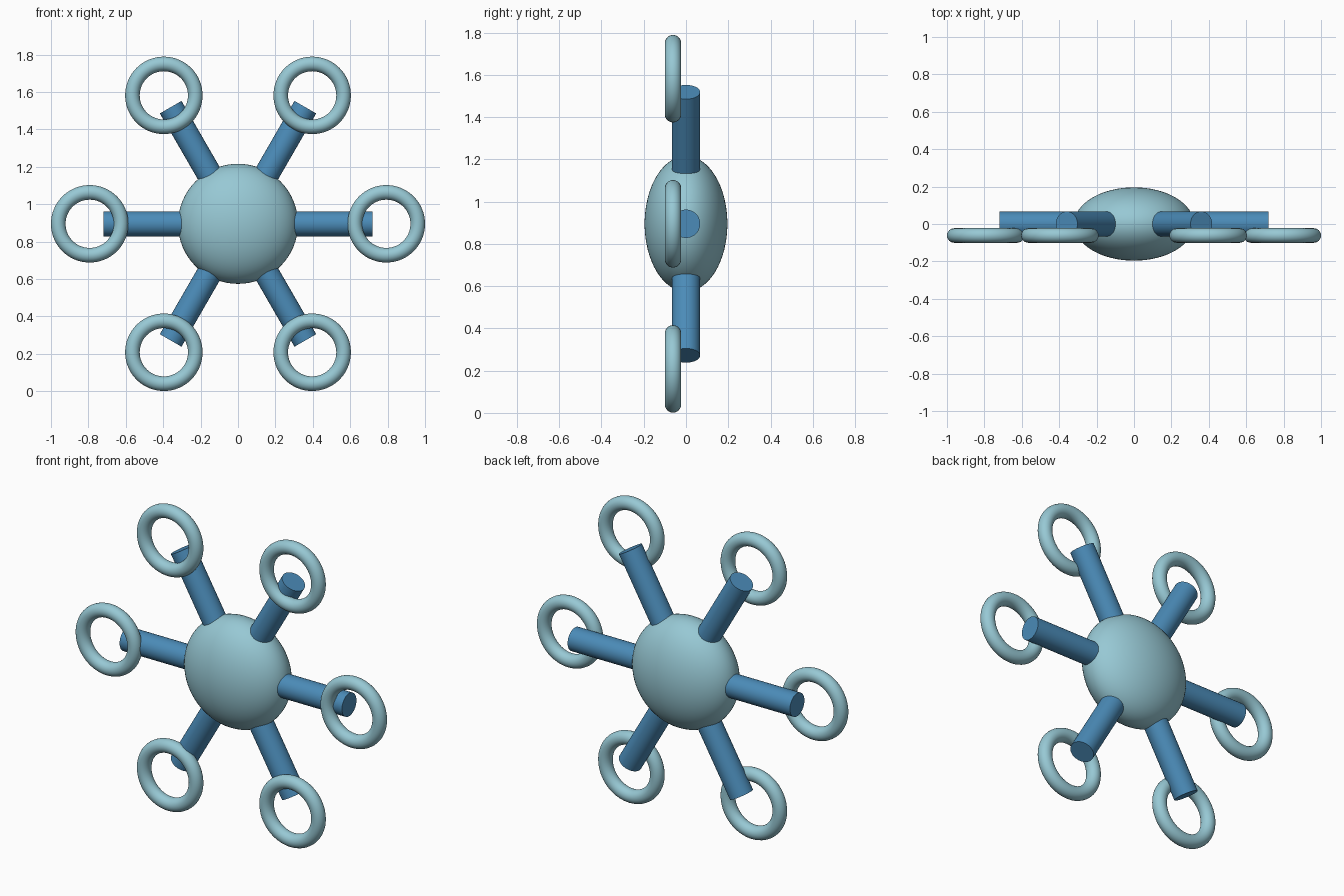
import bpy
import math
from mathutils import Matrix, Vector

if "Cube" in bpy.data.objects:
    bpy.data.objects.remove(bpy.data.objects["Cube"])

CENTRE_Z = 0.895
HUB_R, HUB_DEPTH = 0.321, 0.196
ROD_R, ROD_START, ROD_END = 0.067, 0.15, 0.72
RING_DIST, RING_MAJOR, RING_MINOR, RING_Y = 0.793, 0.168, 0.039, -0.0615


def material(name, colour):
    mat = bpy.data.materials.new(name)
    mat.diffuse_color = colour
    mat.use_nodes = True
    mat.node_tree.nodes["Principled BSDF"].inputs["Base Color"].default_value = mat.diffuse_color
    return mat


pale = material("pale_blue", (0.31, 0.58, 0.66, 1))
deep = material("deep_blue", (0.07, 0.26, 0.48, 1))


def finish(name, mat):
    obj = bpy.context.object
    obj.name = name
    obj.data.materials.append(mat)
    bpy.ops.object.shade_smooth_by_angle(angle=math.radians(40))
    return obj


# Flattened round hub, poles facing front and back
bpy.ops.mesh.primitive_uv_sphere_add(segments=64, ring_count=32, radius=1)
hub = finish("hub", pale)
hub.data.transform(Matrix.Translation((0, 0, CENTRE_Z))
                   @ Matrix.Rotation(math.radians(90), 4, 'X')
                   @ Matrix.Diagonal((HUB_R, HUB_R, HUB_DEPTH, 1)))

# Six spokes, each with a ring mounted in front of its tip
for i in range(6):
    a = math.radians(60 * i)
    out = Vector((math.cos(a), 0, math.sin(a)))
    centre = Vector((0, 0, CENTRE_Z))

    bpy.ops.mesh.primitive_cylinder_add(
        vertices=48, radius=ROD_R, depth=ROD_END - ROD_START,
        location=centre + out * (ROD_START + ROD_END) / 2,
        rotation=(0, math.pi / 2 - a, 0))
    finish(f"spoke_{i + 1}", deep)

    bpy.ops.mesh.primitive_torus_add(
        major_segments=64, minor_segments=24,
        major_radius=RING_MAJOR, minor_radius=RING_MINOR,
        location=centre + out * RING_DIST + Vector((0, RING_Y, 0)),
        rotation=(math.pi / 2, 0, 0))
    finish(f"ring_{i + 1}", pale)
